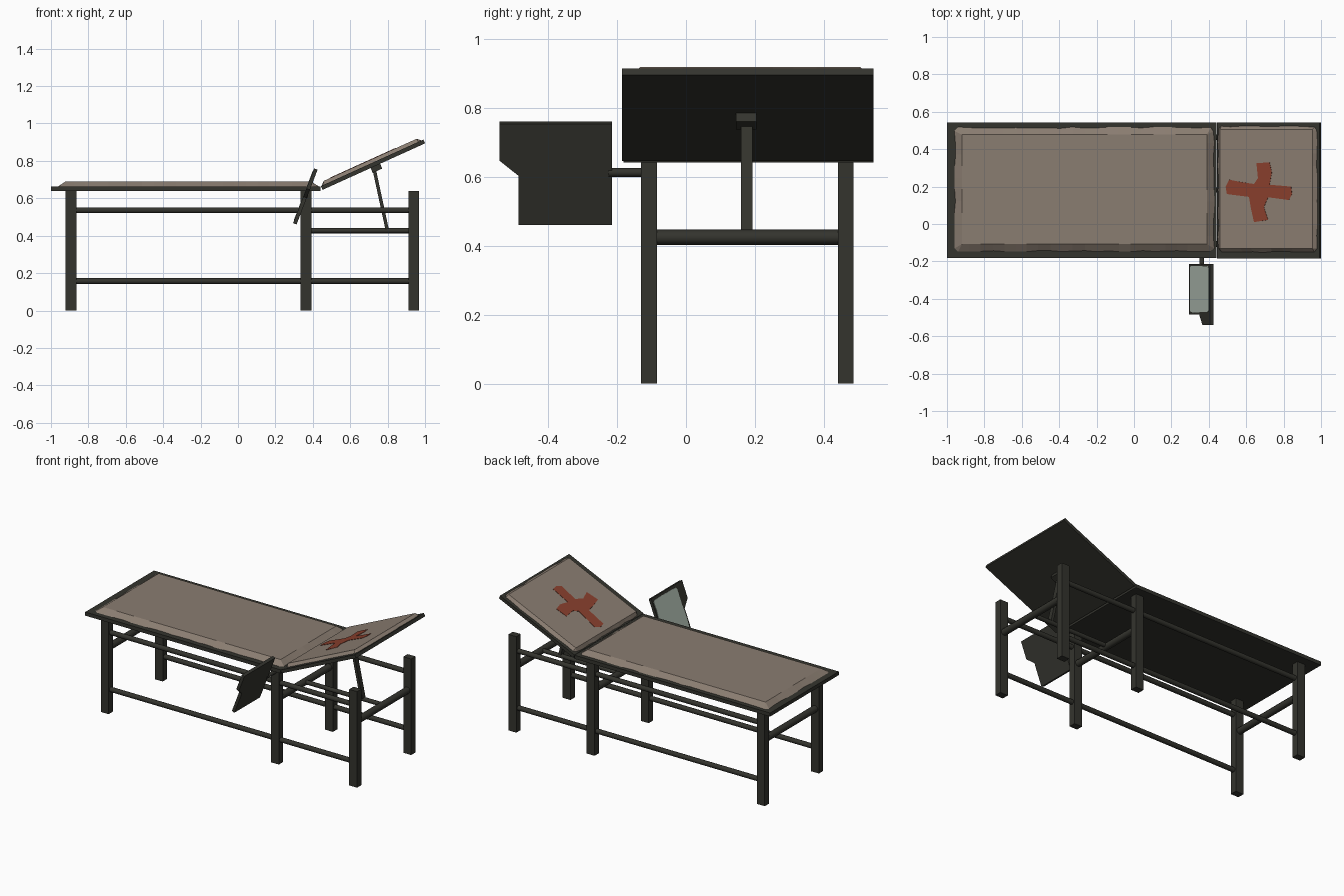
import bpy, bmesh, math, random
from mathutils import Matrix, Vector

if "Cube" in bpy.data.objects:
    bpy.data.objects.remove(bpy.data.objects["Cube"])

random.seed(4)
CY = 0.181                       # centre line of the bed


def material(name, rgb):
    m = bpy.data.materials.new(name)
    m.diffuse_color = (*rgb, 1)
    m.use_nodes = True
    m.node_tree.nodes["Principled BSDF"].inputs["Base Color"].default_value = m.diffuse_color
    return m


DARK = material("dark_metal", (0.034, 0.034, 0.027))
PAD = material("worn_fabric", (0.255, 0.205, 0.165))
RED = material("faded_red", (0.25, 0.05, 0.026))
PAPER = material("pale_paper", (0.46, 0.54, 0.47))


def finish(name, bm, mat, matrix=Matrix(), smooth=False):
    bmesh.ops.recalc_face_normals(bm, faces=bm.faces)
    me = bpy.data.meshes.new(name)
    bm.to_mesh(me)
    bm.free()
    me.transform(matrix)
    me.materials.append(mat)
    for p in me.polygons:
        p.use_smooth = smooth and len(p.vertices) == 4
    ob = bpy.data.objects.new(name, me)
    bpy.context.collection.objects.link(ob)
    return ob


def loft(name, lower, upper, z0, z1, mat, matrix=Matrix()):
    """Solid between two outlines with equal point counts."""
    bm = bmesh.new()
    a = [bm.verts.new((x, y, z0)) for x, y in lower]
    b = [bm.verts.new((x, y, z1)) for x, y in upper]
    n = len(a)
    bm.faces.new(a[::-1])
    bm.faces.new(b)
    for i in range(n):
        bm.faces.new((a[i], a[(i + 1) % n], b[(i + 1) % n], b[i]))
    return finish(name, bm, mat, matrix)


def rect(x0, x1, y0, y1):
    return [(x0, y0), (x1, y0), (x1, y1), (x0, y1)]


def box(name, x0, x1, y0, y1, z0, z1, mat=DARK, matrix=Matrix()):
    r = rect(x0, x1, y0, y1)
    return loft(name, r, r, z0, z1, mat, matrix)


def bar(name, p, q, r, sides=10):
    p, q = Vector(p), Vector(q)
    d = q - p
    bm = bmesh.new()
    bmesh.ops.create_cone(bm, cap_ends=True, segments=sides, radius1=r, radius2=r, depth=d.length)
    m = Matrix.Translation((p + q) / 2) @ d.to_track_quat('Z', 'Y').to_matrix().to_4x4()
    return finish(name, bm, DARK, m, True)


def ragged(x0, x1, y0, y1, step=0.06, amp=0.004, cut=0.02):
    """Worn rectangle outline with clipped corners."""
    corners = [(x0 + cut, y0), (x1 - cut, y0), (x1, y0 + cut), (x1, y1 - cut),
               (x1 - cut, y1), (x0 + cut, y1), (x0, y1 - cut), (x0, y0 + cut)]
    pts = []
    for i, p in enumerate(corners):
        q = corners[(i + 1) % 8]
        n = max(1, int(math.dist(p, q) / step))
        for k in range(n):
            t = k / n
            pts.append((p[0] + (q[0] - p[0]) * t + random.uniform(-amp, amp),
                        p[1] + (q[1] - p[1]) * t + random.uniform(-amp, amp)))
    return pts


def pad(name, x0, x1, y0, y1, inset, z0, z1, matrix=Matrix()):
    low = ragged(x0, x1, y0, y1)
    up = [(min(max(x, x0 + inset), x1 - inset), min(max(y, y0 + inset), y1 - inset)) for x, y in low]
    return loft(name, low, up, z0, z1, PAD, matrix)


def tilt(x, z, angle):
    return Matrix.Translation((x, 0, z)) @ Matrix.Rotation(-angle, 4, 'Y')


# legs, cross bars and side rails
for lx in (-0.892, 0.363, 0.94):
    for ly in (-0.107, 0.463):
        box("leg", lx - 0.029, lx + 0.029, ly - 0.023, ly + 0.023, 0, 0.64)
    bar("cross_bar", (lx, -0.107, 0.424), (lx, 0.463, 0.424), 0.022)
for ly in (-0.107, 0.463):
    bar("upper_rail", (-0.892, ly, 0.536), (0.94, ly, 0.536), 0.016)
    bar("lower_rail", (-0.892, ly, 0.157), (0.94, ly, 0.157), 0.016)
bar("centre_rail", (0.363, CY, 0.427), (0.94, CY, 0.427), 0.014)

# flat bed section
box("bed_frame", -1, 0.442, -0.181, 0.543, 0.64, 0.664)
pad("bed_pad", -0.96, 0.43, -0.148, 0.518, 0.04, 0.662, 0.691)

# raised head section
A = math.radians(24.4)
HEAD = tilt(0.452, 0.645, A)
box("head_frame", 0, 0.602, -0.185, 0.543, 0, 0.022, DARK, HEAD)
pad("head_pad", 0.006, 0.59, -0.152, 0.525, 0.02, 0.02, 0.041, HEAD)

# painted cross, outline in plan projected onto the slope
plan = [(.655, .325), (.725, .33), (.737, .275), (.725, .21), (.84, .2), (.845, .16), (.828, .128),
        (.717, .143), (.695, .09), (.717, .022), (.642, .01), (.625, .085), (.615, .145),
        (.497, .16), (.49, .2), (.51, .237), (.567, .225), (.642, .214), (.663, .245)]
W = 0.042
cross = [((x - 0.452 + W * math.sin(A)) / math.cos(A), y) for x, y in plan]
loft("painted_cross", cross, cross, W - 0.002, W + 0.001, RED, HEAD)

# prop under the head section
bracket = 0.31
box("prop_bracket", bracket - 0.028, bracket + 0.028, 0.145, 0.205, -0.028, 0.002, DARK, HEAD)
PROP = tilt(0.797, 0.435, math.atan2(0.325, -0.07))
box("prop", 0, 0.335, 0.16, 0.193, -0.009, 0.009, DARK, PROP)

# side clipboard with a broken corner, its paper and arm
BOARD = tilt(0.36, 0.61, math.radians(69))
shape = [(-0.157, -0.215), (0.157, -0.215), (0.157, -0.54), (0.042, -0.54), (-0.005, -0.485), (-0.157, -0.485)]
loft("side_board", shape, shape, -0.01, 0.01, DARK, BOARD)
sheet = ragged(-0.14, 0.14, -0.472, -0.226, 0.05, 0.003, 0.012)
loft("paper_sheet", sheet, sheet, 0.009, 0.012, PAPER, BOARD)
bar("board_arm", (0.363, -0.107, 0.612), (0.363, -0.225, 0.612), 0.013)
